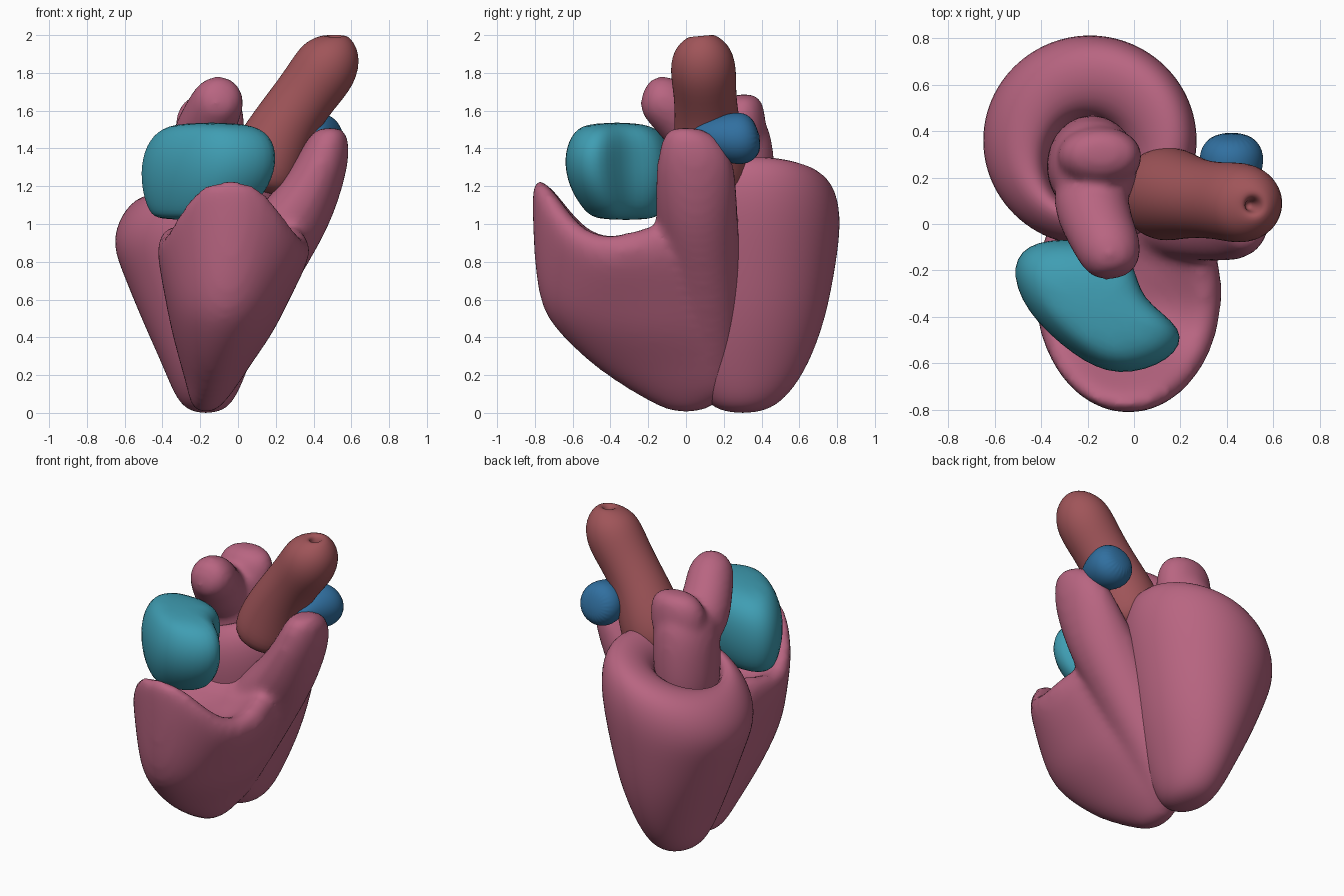
import bpy, bmesh
from math import sin, cos, pi, exp
from mathutils import Vector

N = 24


def material(name, color):
    m = bpy.data.materials.new(name)
    m.diffuse_color = (*color, 1)
    return m


PINK = material("muscle_pink", (0.48, 0.13, 0.22))
RED = material("vessel_red", (0.35, 0.09, 0.10))
TEAL = material("chamber_teal", (0.05, 0.34, 0.45))
BLUE = material("vessel_blue", (0.03, 0.16, 0.35))


def ellipses(levels, lift=None):
    """Level rings (cx, cy, z, rx, ry), optionally raised by lift(point)."""
    rings = []
    for cx, cy, z, rx, ry in levels:
        ring = []
        for i in range(N):
            a = 2 * pi * i / N
            p = Vector((cx + rx * cos(a), cy + ry * sin(a), z))
            if lift:
                p.z += lift(p)
            ring.append(p)
        rings.append(ring)
    return rings


def tube(path, ref):
    """Round rings along a path of (x, y, z, radius)."""
    pts = [Vector(p[:3]) for p in path]
    axis = pts[-1] - pts[0]
    rings = []
    for i, c in enumerate(pts):
        t = (pts[min(i + 1, len(pts) - 1)] - pts[max(i - 1, 0)]).normalized()
        if t.dot(axis) < 0:
            t = -t
        u = t.cross(Vector(ref)).normalized()
        v = t.cross(u)
        rings.append([c + path[i][3] * (u * cos(2 * pi * k / N) + v * sin(2 * pi * k / N))
                      for k in range(N)])
    return rings


def build(name, lofts, mat, voxel=None):
    bm = bmesh.new()
    for rings in lofts:
        vs = [[bm.verts.new(p) for p in r] for r in rings]
        n = len(vs[0])
        for a, b in zip(vs, vs[1:]):
            for i in range(n):
                j = (i + 1) % n
                bm.faces.new((a[i], a[j], b[j], b[i]))
        bm.faces.new(vs[0][::-1])
        bm.faces.new(vs[-1])
    bmesh.ops.recalc_face_normals(bm, faces=bm.faces[:])
    for f in bm.faces:
        f.smooth = True
    me = bpy.data.meshes.new(name)
    bm.to_mesh(me)
    bm.free()
    me.materials.append(mat)
    ob = bpy.data.objects.new(name, me)
    bpy.context.collection.objects.link(ob)
    sub = ob.modifiers.new("round", 'SUBSURF')
    sub.levels = sub.render_levels = 2
    if voxel:
        r = ob.modifiers.new("fuse", 'REMESH')
        r.mode = 'VOXEL'
        r.voxel_size = voxel
        r.use_smooth_shade = True
        s = ob.modifiers.new("soften", 'SMOOTH')
        s.factor = 0.5
        s.iterations = 12
    return ob


# Rear chamber: thick-walled cup, rim tilted up towards +x
rear = ellipses([
    (-.17, .30, 0, .03, .04), (-.17, .30, .02, .11, .15), (-.17, .31, .10, .17, .24),
    (-.17, .32, .25, .23, .33), (-.18, .35, .50, .335, .395), (-.19, .36, .80, .425, .44),
    (-.19, .36, 1.0, .475, .465), (-.19, .36, 1.16, .455, .445), (-.19, .36, 1.26, .36, .365),
    (-.19, .29, 1.24, .23, .24), (-.20, .25, 1.12, .17, .20), (-.20, .26, .85, .15, .17),
    (-.19, .28, .65, .06, .07)],
    lambda p: .33 * (p.x + .19) * max(0, min(1, (p.z - .6) / .5)))
build("rear_ventricle", [rear], PINK)


# Front chamber: low side rim with a raised front lip, plus an outflow neck
def front_lip(p):
    w = max(0, min(1, (p.z - .6) / .35))
    lip = .25 * exp(-((p.y + .80) / .2) ** 2) * exp(-((p.x + .06) / .32) ** 4)
    return w * (lip - .07 * exp(-((p.y + .42) / .17) ** 2))


front = ellipses([
    (-.17, .0, 0, .03, .05), (-.17, .0, .03, .08, .15), (-.14, -.02, .13, .13, .30),
    (-.12, -.10, .25, .185, .40), (-.08, -.20, .43, .275, .49), (-.06, -.25, .58, .325, .54),
    (-.03, -.27, .78, .39, .545), (-.02, -.30, .91, .415, .52), (-.03, -.33, .99, .385, .485),
    (-.03, -.33, 1.01, .32, .41), (-.03, -.31, .95, .25, .29), (-.03, -.30, .89, .12, .15)],
    front_lip)
neck = ellipses([
    (-.15, .13, .04, .07, .10), (-.10, .13, .25, .145, .16), (-.02, .11, .48, .21, .19),
    (.07, .09, .70, .25, .21), (.22, .06, .95, .25, .22),
    (.36, .055, 1.15, .185, .22), (.445, .05, 1.33, .145, .21), (.475, .03, 1.45, .115, .16),
    (.49, -.01, 1.515, .07, .09)])
build("front_ventricle", [front, neck], PINK, .025)

# Upper pink chamber with two stubby lobes
body = ellipses([
    (-.19, .25, .95, .14, .16), (-.19, .25, 1.05, .19, .22), (-.18, .25, 1.30, .20, .225),
    (-.17, .24, 1.48, .19, .215), (-.16, .24, 1.59, .12, .16)])
back_lobe = ellipses([
    (-.15, .28, 1.35, .18, .15), (-.15, .29, 1.55, .19, .135),
    (-.14, .30, 1.64, .165, .11), (-.14, .31, 1.69, .09, .06)])
knob = tube([(-.20, .22, 1.35, .13), (-.19, .10, 1.45, .17), (-.15, -.02, 1.56, .15),
             (-.11, -.10, 1.64, .145), (-.09, -.17, 1.68, .125), (-.08, -.225, 1.70, .07)], (1, 0, 0))
build("upper_rear_atrium", [body, back_lobe, knob], PINK, .02)

# Main artery with a small opening in its end
artery = tube([(.10, .13, 1.17, .10), (.11, .13, 1.22, .21), (.17, .13, 1.38, .20),
               (.26, .11, 1.55, .17), (.37, .10, 1.70, .165), (.47, .09, 1.83, .18),
               (.515, .085, 1.94, .145), (.515, .08, 2.01, .06), (.51, .08, 1.98, .025),
               (.49, .08, 1.92, .02)], (0, 1, 0))
build("main_artery", [artery], RED)

# Teal chamber: one top outline scaled through its height, hollowed on its +x side
outline = [(-.53, -.18), (-.43, -.075), (-.18, -.075), (.0, -.15), (.06, -.32), (.22, -.45),
           (.15, -.59), (-.08, -.66), (-.26, -.57), (-.47, -.38)]
cx, cy = -.17, -.35
teal = []
for z, s, dx, dy, dent in [(1.02, .5, -.08, .03, 0), (1.06, .76, -.05, .03, 0),
                           (1.20, 1.0, -.01, .01, .06), (1.35, 1.05, .01, 0, .08),
                           (1.47, .92, .02, 0, .03), (1.54, .58, .02, -.02, 0)]:
    ring = [Vector((cx + dx + s * (x - cx), cy + dy + s * (y - cy), z)) for x, y in outline]
    ring[4].x -= dent
    teal.append(ring)
build("front_atrium", [teal], TEAL)

# Small blue vessel bulb on the neck
bulb = tube([(.42, .03, 1.47, .03), (.42, .11, 1.47, .085), (.42, .22, 1.455, .135),
             (.42, .32, 1.45, .145), (.42, .39, 1.47, .08)], (1, 0, 0))
build("blue_vessel", [bulb], BLUE)
